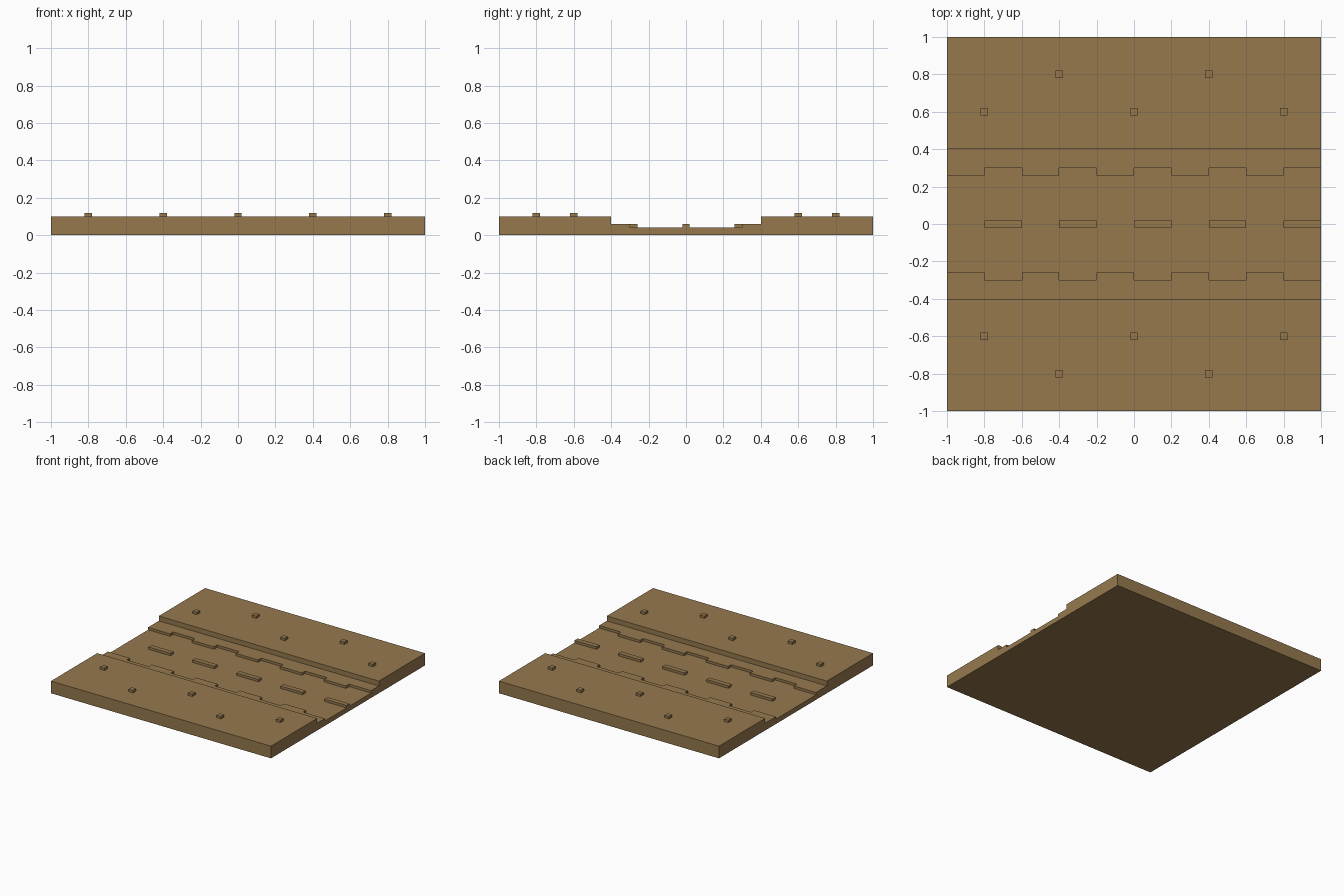
import bpy, bmesh

if "Cube" in bpy.data.objects:
    bpy.data.objects.remove(bpy.data.objects["Cube"])

mat = bpy.data.materials.new("earth brown")
mat.diffuse_color = (0.305, 0.191, 0.076, 1.0)
mat.use_nodes = True
mat.node_tree.nodes["Principled BSDF"].inputs["Base Color"].default_value = mat.diffuse_color


def finish(name, bm, mirror=False):
    me = bpy.data.meshes.new(name)
    bmesh.ops.recalc_face_normals(bm, faces=bm.faces)
    bm.to_mesh(me)
    bm.free()
    me.materials.append(mat)
    ob = bpy.data.objects.new(name, me)
    bpy.context.collection.objects.link(ob)
    if mirror:
        m = ob.modifiers.new("mirror", 'MIRROR')
        m.use_axis = (False, True, False)
        m.use_mirror_merge = False
    return ob


def raised(bm, outline, z0, z1):
    """Extrude a flat outline upward and drop the hidden underside."""
    base = bm.faces.new([bm.verts.new((x, y, z0)) for x, y in outline])
    geo = bmesh.ops.extrude_face_region(bm, geom=[base])["geom"]
    for v in geo:
        if isinstance(v, bmesh.types.BMVert):
            v.co.z = z1
    bm.normal_update()
    for f in [f for f in bm.faces if all(abs(v.co.z - z0) < 1e-6 for v in f.verts)]:
        bm.faces.remove(f)


def rect(x0, x1, y0, y1):
    return [(x0, y0), (x1, y0), (x1, y1), (x0, y1)]


# Ground slab with a sunken channel: profile in y/z swept along x
profile = [(-1, 0), (1, 0), (1, 0.1), (0.4, 0.1), (0.4, 0.04),
           (-0.4, 0.04), (-0.4, 0.1), (-1, 0.1)]
bm = bmesh.new()
face = bm.faces.new([bm.verts.new((-1, y, z)) for y, z in profile])
geo = bmesh.ops.extrude_face_region(bm, geom=[face])["geom"]
for v in geo:
    if isinstance(v, bmesh.types.BMVert):
        v.co.x = 1
if not any(all(v.co.x < -0.99 for v in f.verts) for f in bm.faces):
    bm.faces.new([v for v in bm.verts if v.co.x < -0.99])
finish("ground_slab", bm)

# Toothed ledge on each side of the channel
outline = [(1, 0.4), (-1, 0.4)]
for i in range(10):
    x = -1 + 0.2 * i
    y = 0.26 if i % 2 == 0 else 0.30
    outline += [(x, y), (x + 0.2, y)]
bm = bmesh.new()
raised(bm, outline, 0.04, 0.06)
finish("toothed_ledge", bm, mirror=True)

# Dashes down the middle of the channel
bm = bmesh.new()
for i in range(5):
    x = -0.8 + 0.4 * i
    raised(bm, rect(x, x + 0.2, -0.02, 0.02), 0.04, 0.06)
finish("centre_dashes", bm)

# Small studs on the banks
bm = bmesh.new()
for x, y in [(-0.8, 0.6), (0, 0.6), (0.8, 0.6), (-0.4, 0.8), (0.4, 0.8)]:
    raised(bm, rect(x - 0.02, x + 0.02, y - 0.02, y + 0.02), 0.1, 0.12)
finish("bank_studs", bm, mirror=True)
